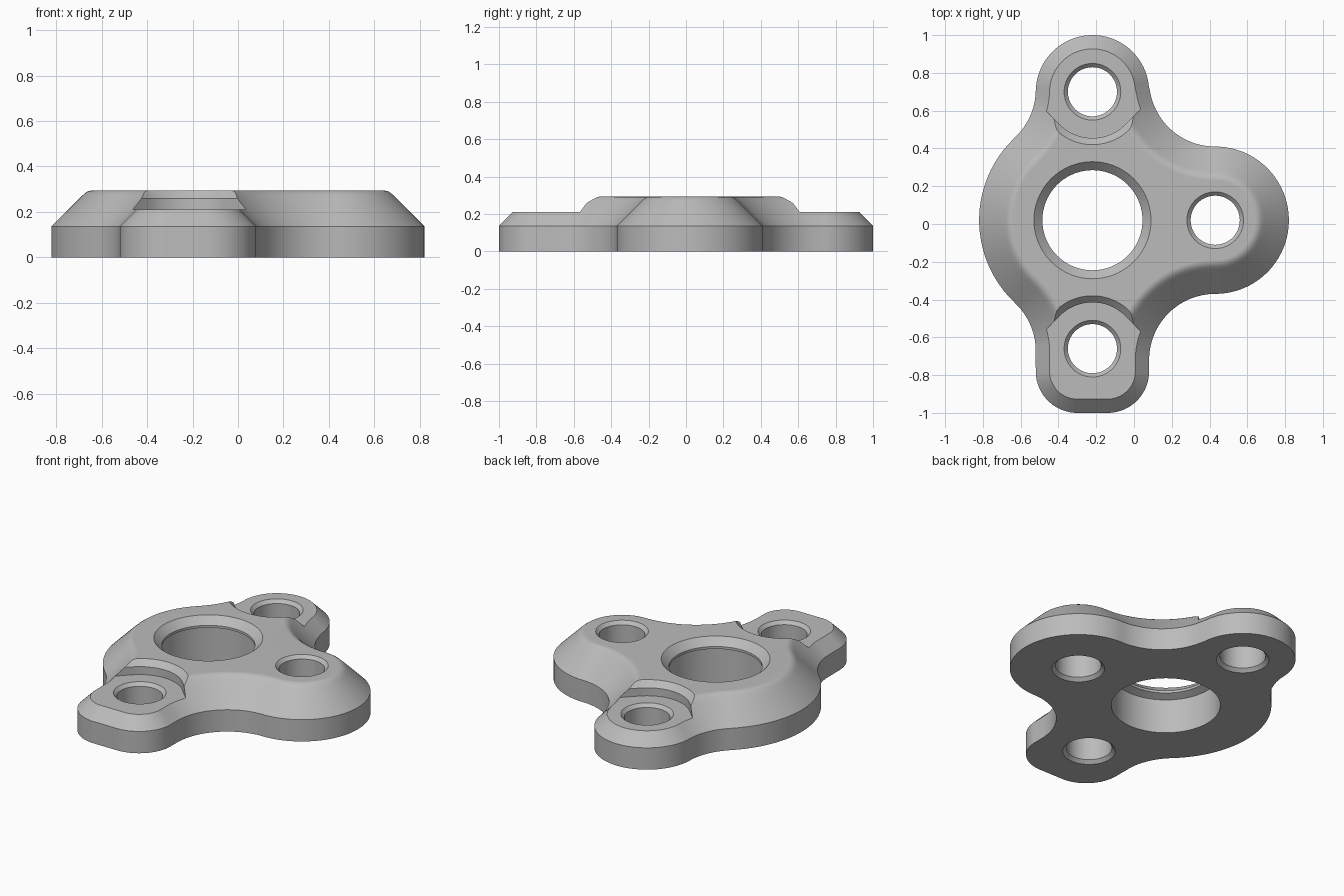
import bpy
import bmesh
from math import cos, sin, radians

if "Cube" in bpy.data.objects:
    bpy.data.objects.remove(bpy.data.objects["Cube"], do_unlink=True)

CX, CY = -0.22, 0.02          # centre of the main bore
PAD, TOP = 0.21, 0.295        # heights of the lowered pads and the top face


def arc(cx, cy, r, a0, a1, n):
    angles = [radians(a0 + (a1 - a0) * i / n) for i in range(n + 1)]
    return [(cx + r * cos(a), cy + r * sin(a)) for a in angles]


def loft(name, layers):
    """Closed solid through a list of (outline, height) layers."""
    bm = bmesh.new()
    rings = [[bm.verts.new((x, y, z)) for x, y in pts] for pts, z in layers]
    count = len(rings[0])
    for low, high in zip(rings, rings[1:]):
        for i in range(count):
            j = (i + 1) % count
            bm.faces.new((low[i], low[j], high[j], high[i]))
    bm.faces.new(rings[0])
    bm.faces.new(rings[-1])
    bmesh.ops.recalc_face_normals(bm, faces=bm.faces)
    mesh = bpy.data.meshes.new(name)
    bm.to_mesh(mesh)
    bm.free()
    obj = bpy.data.objects.new(name, mesh)
    bpy.context.collection.objects.link(obj)
    return obj


# Tangent arcs of the plate edge: centre, radius, angles, +1 convex / -1 concave
EDGE = [
    (0.43, 0.02, 0.39, -90, 90, 1),         # right lobe
    (0.43, 0.76, 0.35, 270, 185.3, -1),
    (CX, 0.70, 0.30, 5.3, 179, 1),          # back lobe
    (-0.87, 0.713, 0.35, -1, -46.8, -1),
    (CX, CY, 0.60, 133.2, 226.8, 1),        # main body
    (-0.87, -0.673, 0.35, 46.8, 0, -1),
    (-0.30, -0.78, 0.22, 180, 270, 1),      # squared front lobe
    (-0.14, -0.78, 0.22, 270, 360, 1),
    (0.43, -0.72, 0.35, 180, 90, -1),
]


def outline(inset):
    pts = []
    for cx, cy, r, a0, a1, side in EDGE:
        n = max(8, int(abs(a1 - a0) / 4))
        pts += arc(cx, cy, r - side * inset, a0, a1, n)
    # drop the doubled points where neighbouring arcs meet
    keep = []
    index = 0
    for cx, cy, r, a0, a1, side in EDGE:
        n = max(8, int(abs(a1 - a0) / 4))
        keep += pts[index:index + n]
        index += n + 1
    return keep


def hole(name, x, y, profile):
    return loft(name, [(arc(x, y, r, 0, 360, 72)[:-1], z) for r, z in profile])


def pocket(name, cy, flip):
    """Round step around a pad, running out along its tangents."""
    def ring(grow):
        pts = arc(0, 0, 0.245 + grow, 225, 315, 24)
        run = 0.22
        (x0, y0), (x1, y1) = pts[0], pts[-1]
        pts = [(x0 - run, 0.5), (x0 - run, y0 + run)] + pts
        pts += [(x1 + run, y1 + run), (x1 + run, 0.5)]
        return [(CX + x, cy + flip * y) for x, y in pts]
    return loft(name, [(ring(0), PAD), (ring(0), 0.26), (ring(0.04), 0.30)])


# Plate with a chamfered, softly rounded upper edge
body = loft("mounting_plate", [(outline(d), z) for d, z in (
    (0, 0), (0, 0.137), (0.13, 0.267), (0.145, 0.281), (0.16, 0.291), (0.18, TOP))])

# Lowered pads
cutters = [pocket("back_pocket", 0.70, 1), pocket("front_pocket", -0.66, -1)]

# Main bore with a retaining lip near the top
cutters.append(hole("main_bore", CX, CY, (
    (0.31, -0.05), (0.31, 0.215), (0.265, 0.235), (0.265, 0.25), (0.33, 0.315))))

# Screw holes chamfered at both ends
for label, x, y, top in (("right", 0.43, 0.02, TOP), ("back", CX, 0.70, PAD),
                         ("front", CX, -0.66, PAD)):
    cutters.append(hole(label + "_hole", x, y, (
        (0.17, -0.02), (0.13, 0.02), (0.13, top - 0.02), (0.17, top + 0.02),
        (0.17, TOP + 0.1))))

bpy.ops.object.select_all(action="DESELECT")
bpy.context.view_layer.objects.active = body
body.select_set(True)
for cutter in cutters:
    cutter.hide_render = True
    mod = body.modifiers.new("cut", "BOOLEAN")
    mod.operation = "DIFFERENCE"
    mod.solver = "EXACT"
    mod.object = cutter
    bpy.ops.object.modifier_apply(modifier=mod.name)
    bpy.data.objects.remove(cutter, do_unlink=True)

# Plain grey finish
grey = bpy.data.materials.new("plain_grey")
grey.use_nodes = True
colour = (0.5, 0.5, 0.5, 1)
grey.diffuse_color = colour
grey.node_tree.nodes["Principled BSDF"].inputs["Base Color"].default_value = colour
body.data.materials.clear()
body.data.materials.append(grey)

bpy.ops.object.shade_smooth_by_angle(angle=radians(30))
weighted = body.modifiers.new("even_shading", "WEIGHTED_NORMAL")
weighted.keep_sharp = True
